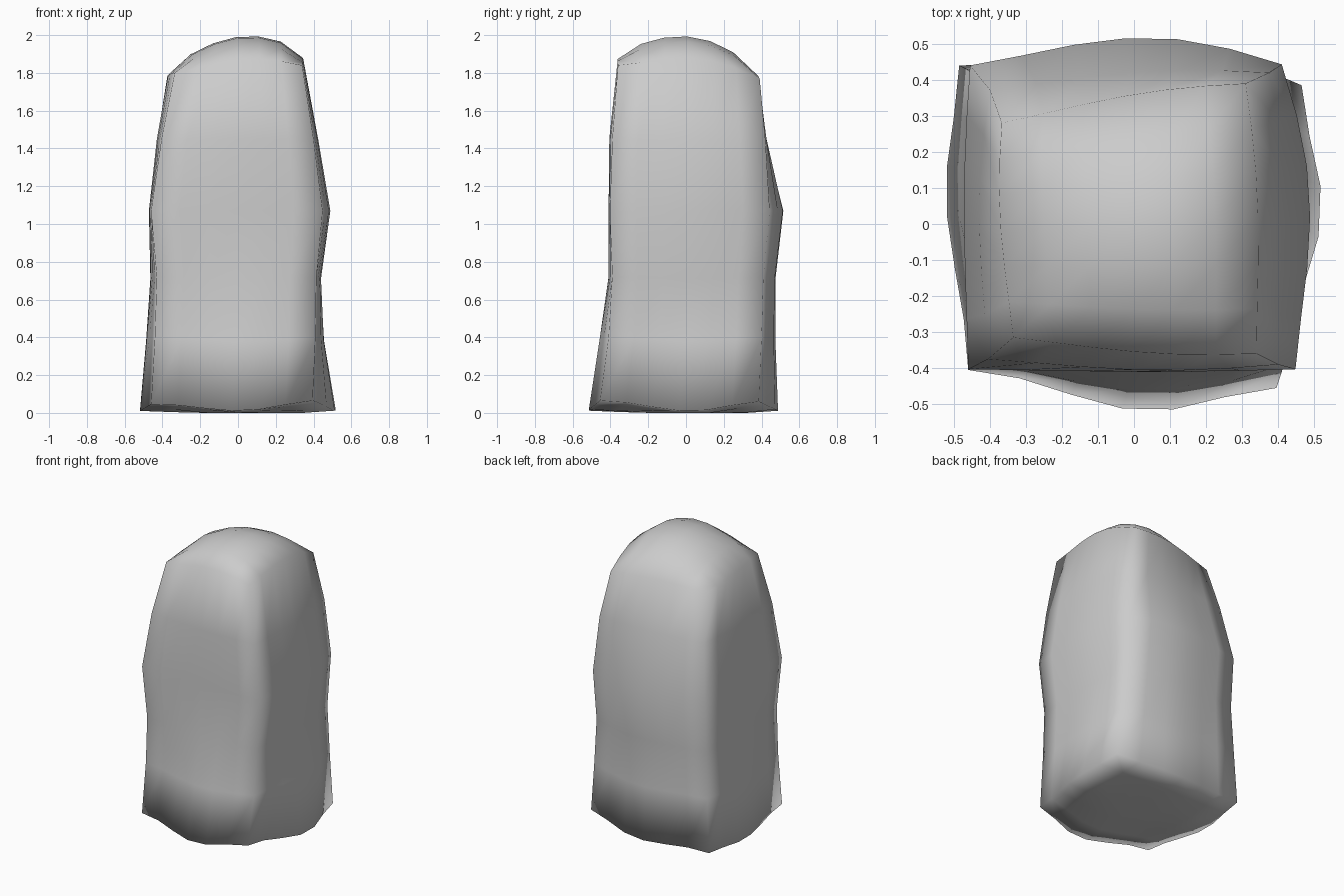
import bpy, bmesh
from math import sin, pi
from mathutils import Vector

if "Cube" in bpy.data.objects:
    bpy.data.objects.remove(bpy.data.objects["Cube"])

N = 6  # segments along each side of the squarish section

# level: corners (front-left, front-right, back-right, back-left), mid-side
# positions (front y, right x, back y, left x), corner heights, mid-side
# heights, sharpness of the bulge
LEVELS = [
    ([(-.46, -.405), (.395, -.455), (.465, .385), (-.485, .44)],
     (-.515, .515, .49, -.52), (.045, .065, .06, .03), (.01, .01, .01, .01), 1.7),
    ([(-.44, -.39), (.41, -.41), (.43, .40), (-.465, .43)],
     (-.46, .455, .475, -.485), (.4,) * 4, (.38,) * 4, 1.3),
    ([(-.43, -.39), (.415, -.39), (.405, .41), (-.45, .42)],
     (-.412, .44, .475, -.462), (.72,) * 4, (.71,) * 4, 1),
    ([(-.46, -.403), (.448, -.403), (.41, .443), (-.455, .44)],
     (-.41, .49, .517, -.472), (1.07,) * 4, (1.07,) * 4, 1),
    ([(-.405, -.375), (.40, -.39), (.375, .42), (-.40, .372)],
     (-.405, .425, .42, -.43), (1.45,) * 4, (1.45,) * 4, 1),
    ([(-.335, -.315), (.34, -.36), (.31, .39), (-.367, .28)],
     (-.355, .345, .355, -.37), (1.80, 1.84, 1.77, 1.76), (1.87, 1.88, 1.79, 1.79), 1),
]


def ring(corners, mids, cz, mz, power):
    pts = []
    for s in range(4):
        e = (s + 1) % 4
        a = Vector((*corners[s], cz[s]))
        b = Vector((*corners[e], cz[e]))
        axis = 1 if s % 2 == 0 else 0
        for i in range(N):
            t = i / N
            p = a.lerp(b, t)
            # bulges peak slightly towards +x and +y
            k = t ** 1.2 if s < 2 else 1 - (1 - t) ** 1.2
            w = abs(sin(pi * k)) ** power
            p[axis] += (mids[s] - (a[axis] + b[axis]) / 2) * w
            p.z += (mz[s] - (a.z + b.z) / 2) * w
            pts.append(p)
    return pts


def cap(bm, r, dome):
    """Fill a ring with a grid blended from its four sides, plus a dome."""
    q = r + [r[0]]
    f, rt = q[:N + 1], q[N:2 * N + 1]
    bk, lf = q[2 * N:3 * N + 1][::-1], q[3 * N:4 * N + 1][::-1]
    g = []
    for j in range(N + 1):
        v = j / N
        row = []
        for i in range(N + 1):
            u = i / N
            p = (f[i].lerp(bk[i], v) + lf[j].lerp(rt[j], u)
                 - f[0].lerp(f[N], u).lerp(bk[0].lerp(bk[N], u), v))
            k = max(0, sin(pi * u) * sin(pi * v))
            if k > 1e-6:
                p.z = max(0, p.z + dome * k ** .55)
            row.append(bm.verts.new(p))
        g.append(row)
    for j in range(N):
        for i in range(N):
            bm.faces.new((g[j][i], g[j][i + 1], g[j + 1][i + 1], g[j + 1][i]))


bm = bmesh.new()
rings = [ring(*lv) for lv in LEVELS]

# side walls
walls = [[bm.verts.new(p) for p in r] for r in rings]
for lo, hi in zip(walls, walls[1:]):
    for i in range(4 * N):
        k = (i + 1) % (4 * N)
        bm.faces.new((lo[i], lo[k], hi[k], hi[i]))

# domed top and nearly flat base
cap(bm, rings[-1], .118)
cap(bm, rings[0], 0)
bmesh.ops.remove_doubles(bm, verts=bm.verts, dist=1e-4)
bmesh.ops.recalc_face_normals(bm, faces=bm.faces)
for f in bm.faces:
    f.smooth = True

mesh = bpy.data.meshes.new("stone_pillar")
bm.to_mesh(mesh)
bm.free()
obj = bpy.data.objects.new("stone_pillar", mesh)
bpy.context.collection.objects.link(obj)
